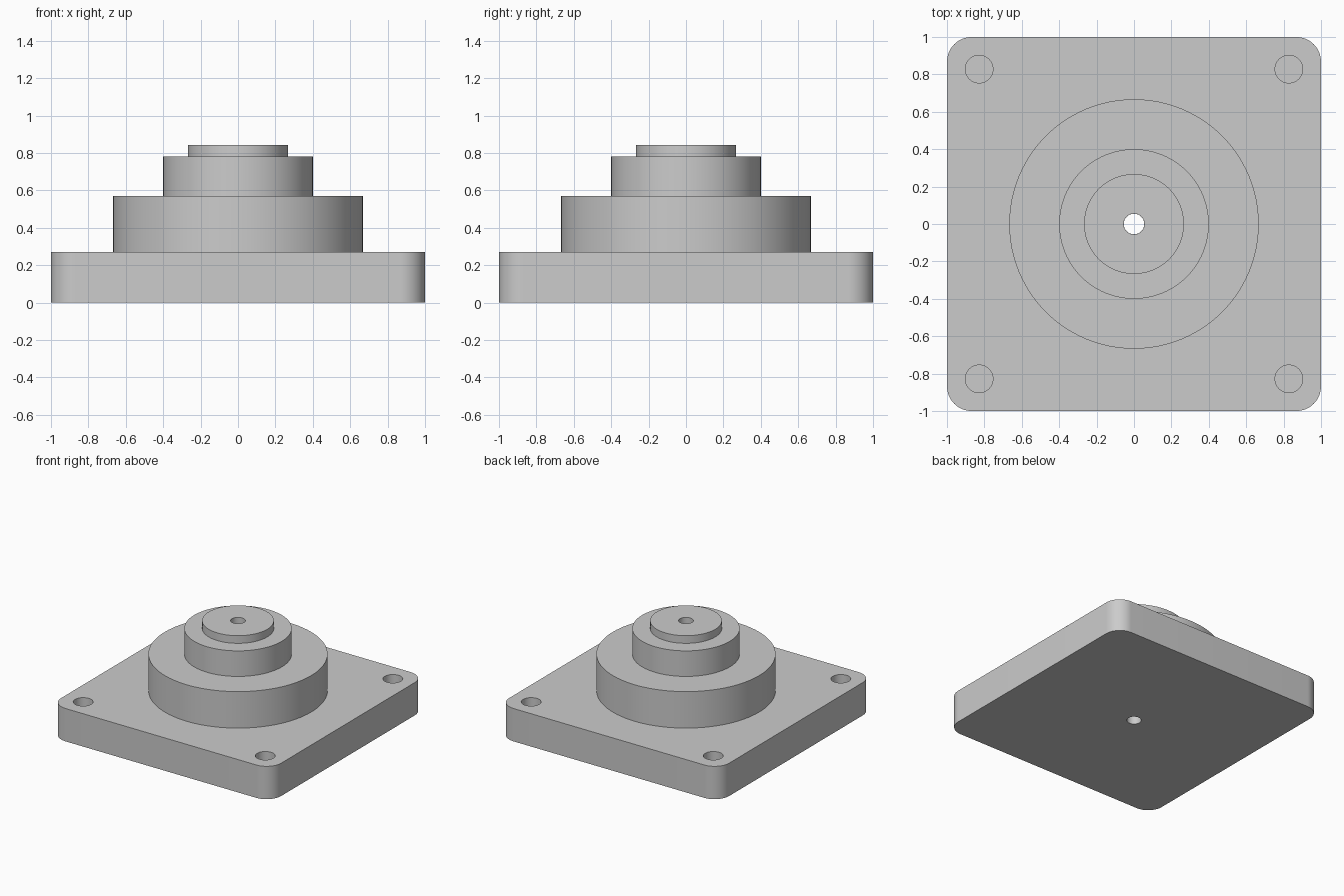
import bpy, bmesh, math
from mathutils import Matrix, Vector

cube = bpy.data.objects.get("Cube")
if cube:
    bpy.data.objects.remove(cube, do_unlink=True)

# Single grey finish
GREY = (0.6, 0.6, 0.6, 1.0)
grey = bpy.data.materials.new("grey_metal")
grey.use_nodes = True
grey.diffuse_color = GREY
grey.node_tree.nodes["Principled BSDF"].inputs["Base Color"].default_value = GREY

PLATE_TOP = 0.27
BORE = 0.055
SEGMENTS = 96


def make_object(name, bm):
    bmesh.ops.recalc_face_normals(bm, faces=bm.faces)
    mesh = bpy.data.meshes.new(name)
    bm.to_mesh(mesh)
    bm.free()
    mesh.materials.append(grey)
    obj = bpy.data.objects.new(name, mesh)
    bpy.context.collection.objects.link(obj)
    return obj


def activate(obj):
    bpy.ops.object.select_all(action='DESELECT')
    obj.select_set(True)
    bpy.context.view_layer.objects.active = obj


def smooth(obj):
    activate(obj)
    bpy.ops.object.shade_smooth_by_angle(angle=math.radians(30))


def add_cylinder(bm, x, y, radius, bottom, top):
    bmesh.ops.create_cone(
        bm, cap_ends=True, segments=48, radius1=radius, radius2=radius,
        depth=top - bottom,
        matrix=Matrix.Translation((x, y, (bottom + top) / 2)))


# Base plate: square block with rounded vertical corners
bm = bmesh.new()
bmesh.ops.create_cube(bm, size=1, matrix=Matrix.Translation((0, 0, PLATE_TOP / 2))
                      @ Matrix.Diagonal((2, 2, PLATE_TOP, 1)))
uprights = [e for e in bm.edges
            if abs(e.verts[0].co.z - e.verts[1].co.z) > 0.1]
bmesh.ops.bevel(bm, geom=uprights, offset=0.133, segments=16, profile=0.5,
                affect='EDGES')
plate = make_object("base_plate", bm)

# Blind corner holes and the through bore
bm = bmesh.new()
for sx in (-1, 1):
    for sy in (-1, 1):
        add_cylinder(bm, sx * 0.828, sy * 0.828, 0.074, 0.07, PLATE_TOP + 0.1)
add_cylinder(bm, 0, 0, BORE, -0.1, PLATE_TOP + 0.1)
cutter = make_object("hole_cutter", bm)
cutter.hide_render = True

cut = plate.modifiers.new("holes", 'BOOLEAN')
cut.operation = 'DIFFERENCE'
cut.solver = 'EXACT'
cut.object = cutter
activate(plate)
bpy.ops.object.modifier_apply(modifier=cut.name)
bpy.data.objects.remove(cutter, do_unlink=True)
smooth(plate)

# Stepped hub: profile turned around the vertical axis, with the bore inside
profile = [(BORE, PLATE_TOP), (0.667, PLATE_TOP), (0.667, 0.57), (0.4, 0.57),
           (0.4, 0.78), (0.267, 0.78), (0.267, 0.843), (BORE, 0.843)]
bm = bmesh.new()
points = [bm.verts.new((r, 0, z)) for r, z in profile]
edges = [bm.edges.new((a, b)) for a, b in zip(points, points[1:] + points[:1])]
bmesh.ops.spin(bm, geom=points + edges, cent=Vector(), axis=(0, 0, 1),
               angle=math.tau, steps=SEGMENTS, use_merge=True)
bmesh.ops.remove_doubles(bm, verts=bm.verts, dist=0.0001)
smooth(make_object("stepped_hub", bm))
